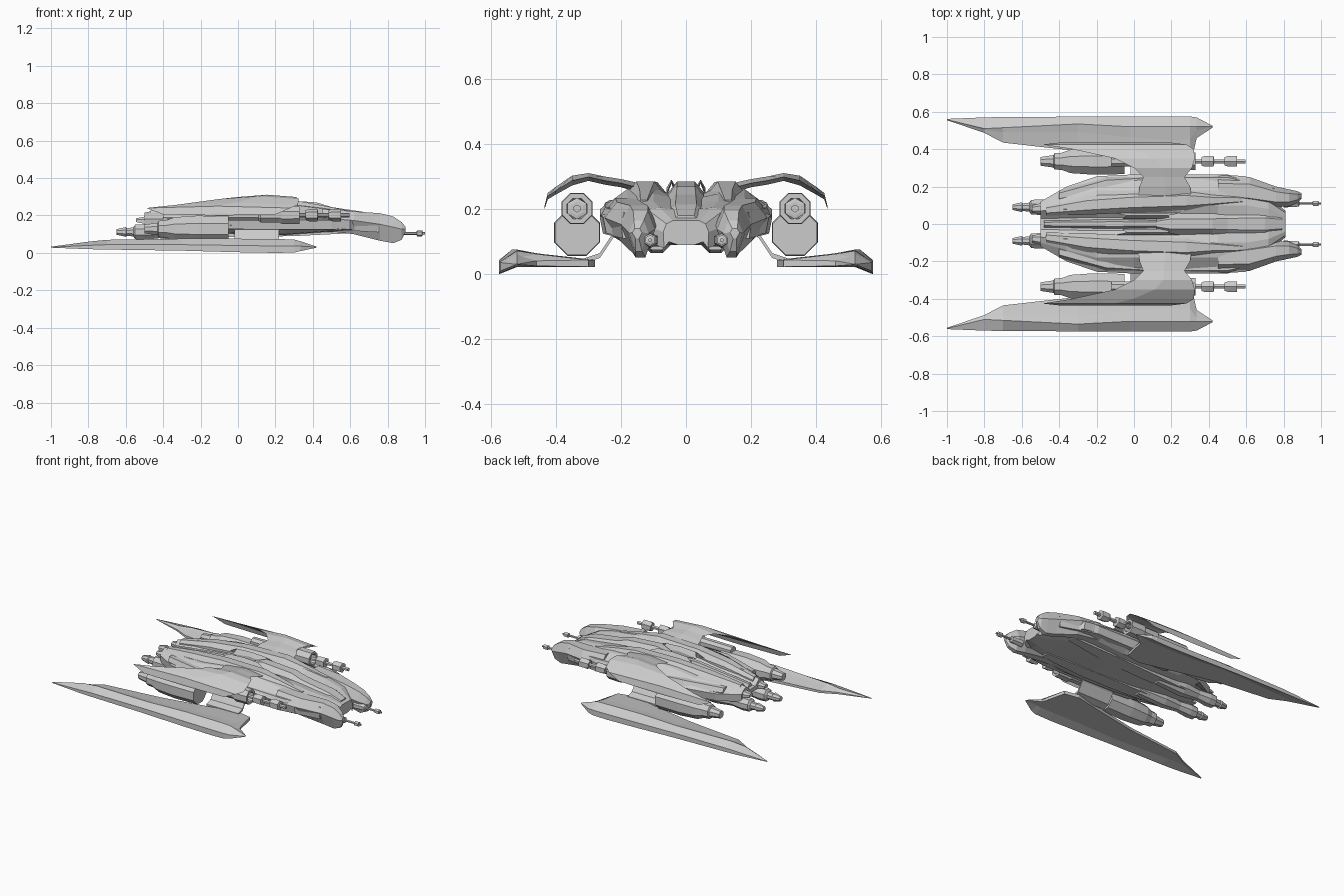
import bpy, bmesh, math


def loft(name, rings, mirror=True):
    """Skin a list of equal-length closed rings, cap the ends, optionally mirror across y = 0."""
    bm = bmesh.new()
    vs = [[bm.verts.new(p) for p in r] for r in rings]
    n = len(vs[0])
    for a, b in zip(vs, vs[1:]):
        for i in range(n):
            j = (i + 1) % n
            bm.faces.new((a[i], a[j], b[j], b[i]))
    bm.faces.new(vs[0])
    bm.faces.new(vs[-1])
    bmesh.ops.recalc_face_normals(bm, faces=bm.faces)
    me = bpy.data.meshes.new(name)
    bm.to_mesh(me)
    bm.free()
    ob = bpy.data.objects.new(name, me)
    bpy.context.collection.objects.link(ob)
    if mirror:
        m = ob.modifiers.new("mirror", 'MIRROR')
        m.use_axis = (False, True, False)
    return ob


def turned(name, y, z, profile, sides=8):
    """Pod or barrel along x from (x, radius) pairs."""
    ang = [2 * math.pi * (i + .5) / sides for i in range(sides)]
    return loft(name, [[(x, y + r * math.cos(a), z + r * math.sin(a)) for a in ang]
                       for x, r in profile])


def blocky(name, secs, mirror=True, keel=0):
    """Tapered block along x: (x, y0, y1, z0, z1), chamfered on top; keel narrows the underside."""
    rings = []
    for x, y0, y1, z0, z1 in secs:
        w, h = y1 - y0, z1 - z0
        c, k = w * .25, w * keel
        rings.append([(x, y0 + k, z0), (x, y1 - k, z0), (x, y1, z1 - h * .4),
                      (x, y1 - c, z1), (x, y0 + c, z1), (x, y0, z1 - h * .4)])
    return loft(name, rings, mirror)


def slab(name, secs):
    """Plate lofted across y: (y, x_back, x_front, z, thickness)."""
    rings = []
    for y, xb, xf, z, t in secs:
        rings.append([(xb, y, z), ((xb + xf) / 2, y, z + t / 2), (xf, y, z),
                      ((xb + xf) / 2, y, z - t / 2)])
    return loft(name, rings)


# Main hull: twin-lobed section with a sunken spine
hull = [  # x, groove z, lobe y/z, shoulder y/z, edge y/z, belly z
    (-.50, .18, .07, .215, .10, .20, .12, .18, .155),
    (-.36, .20, .08, .245, .14, .22, .20, .18, .125),
    (-.20, .21, .09, .255, .18, .235, .255, .19, .11),
    (0, .23, .09, .265, .18, .262, .265, .20, .095),
    (.25, .24, .10, .272, .18, .262, .265, .20, .09),
    (.45, .235, .10, .248, .18, .235, .265, .185, .105),
    (.60, .215, .10, .225, .17, .215, .255, .175, .11),
    (.72, .20, .08, .205, .12, .20, .15, .16, .095),
    (.81, .165, .04, .165, .06, .155, .07, .13, .09)]
rings = []
for x, zc, y1, z1, y2, z2, y3, z3, zb in hull:
    half = [(y1 * .4, zc), (y1, z1), (y2, z2), (y3, z3), (y3 * .96, z3 - .05),
            (y3 * .75, zb + .01), (y3 * .35, zb)]
    rings.append([(x, y, z) for y, z in half] + [(x, -y, z) for y, z in reversed(half)])
loft("hull", rings, mirror=False)

# Forward prongs either side of the nose, with thin guns
blocky("nose_prong", [(.45, .12, .25, .12, .235), (.62, .10, .25, .10, .222),
                      (.76, .09, .20, .065, .212), (.83, .095, .185, .052, .195),
                      (.875, .115, .175, .07, .165), (.895, .135, .165, .11, .14)], keel=.33)
turned("nose_gun", .11, .105, [(.80, .025), (.88, .02), (.885, .008), (.955, .008),
                               (.957, .016), (.985, .016), (.987, .006), (1.0, .006)], 6)

# Raised armour on the back
blocky("cockpit_ridge", [(.12, -.03, .03, .2, .26), (.2, -.055, .055, .2, .285),
                         (.42, -.055, .055, .2, .27), (.5, -.06, .06, .18, .245),
                         (.7, -.065, .065, .15, .215), (.79, -.05, .05, .12, .18)], False)
blocky("spine", [(-.48, -.018, .018, .16, .205), (-.1, -.025, .025, .18, .25),
                 (.14, -.02, .02, .2, .255)], False)
slab("spine_fin", [(.028, -.06, .2, .25, .03), (.045, -.04, .18, .285, .012),
                   (.06, -.10, .26, .25, .03)])
blocky("back_plate", [(-.47, .045, .10, .18, .225), (-.25, .05, .15, .2, .262),
                      (-.02, .06, .17, .2, .283), (.28, .07, .18, .2, .285),
                      (.42, .09, .16, .2, .26), (.58, .11, .15, .19, .228)])
blocky("flank_plate", [(-.40, .12, .18, .15, .215), (-.15, .17, .255, .13, .228),
                       (.1, .2, .265, .125, .22), (.5, .2, .265, .125, .205),
                       (.75, .16, .20, .11, .19)], keel=.15)
blocky("tail_plate", [(-.545, .06, .10, .165, .185), (-.42, .045, .13, .14, .21),
                      (-.2, .04, .16, .12, .23)])

# Belly keels and small tail engines
blocky("belly_keel", [(-.3, .06, .13, .085, .16), (0, .06, .15, .085, .16),
                      (.3, .07, .16, .09, .16), (.6, .1, .15, .105, .16)])
turned("tail_engine", .09, .112, [(-.65, .016), (-.60, .028), (-.595, .022), (-.56, .026),
                                  (-.55, .042), (-.50, .045), (-.42, .036), (-.30, .05),
                                  (-.1, .04)])

# Main engines and the broad braces from hull to lower wing
turned("main_engine", .335, .128, [(-.50, .025), (-.43, .036), (-.425, .047), (-.385, .05),
                                   (-.34, .068), (-.22, .077), (-.05, .074)])
loft("engine_brace", [[(-.02, y, z), (.22, y, z), (.22, y, z - .015), (-.02, y, z - .015)]
                      for y, z in ((.18, .16), (.225, .125), (.265, .065), (.31, .05))])

# Side cannons: hollow stepped housing, barrel and two sleeves
turned("cannon_housing", .335, .202, [(-.12, .03), (.11, .032), (.12, .042), (.22, .042),
                                      (.235, .052), (.33, .05), (.33, .034), (.24, .03)])
turned("cannon_barrel", .335, .202, [(.23, .012), (.595, .012)], 6)
for x in (.36, .485):
    turned("cannon_sleeve", .335, .202, [(x, .026), (x + .02, .033), (x + .065, .033),
                                         (x + .067, .022)], 6)

# Arched upper arm sweeping back into a blade
slab("upper_arm_blade", [(.13, .02, .31, .262, .03), (.2, .03, .30, .28, .025),
                         (.25, .05, .27, .288, .025), (.30, .0, .31, .299, .024),
                         (.35, -.10, .325, .288, .03), (.40, -.33, .32, .257, .024),
                         (.425, -.49, .28, .24, .02), (.435, -.40, .2, .205, .01)])

# Long lower wings
wing = [  # x, inner y, ridge y, outer y, top z, bottom z
    (-1.0, .555, .558, .562, .033, .028),
    (-.80, .487, .51, .57, .06, .02),
    (-.70, .435, .515, .572, .07, .018),
    (-.30, .39, .535, .574, .076, .012),
    (-.02, .33, .52, .575, .076, .004),
    (.20, .28, .52, .575, .074, 0),
    (.30, .30, .52, .575, .072, .002),
    (.335, .46, .52, .57, .062, .01),
    (.42, .515, .52, .525, .034, .028)]
rings = []
for x, yi, yr, yo, zt, zb in wing:
    t = zt - zb
    rings.append([(x, y, z) for y, z in (
        (yi, zb + t * .6), (yi * .3 + yr * .7, zb + t * .85), (yr, zt), (yo, zb + t * .5),
        (yo, zb), (yr, zb + t * .3), (yi, zb + t * .3))])
loft("lower_wing", rings)
